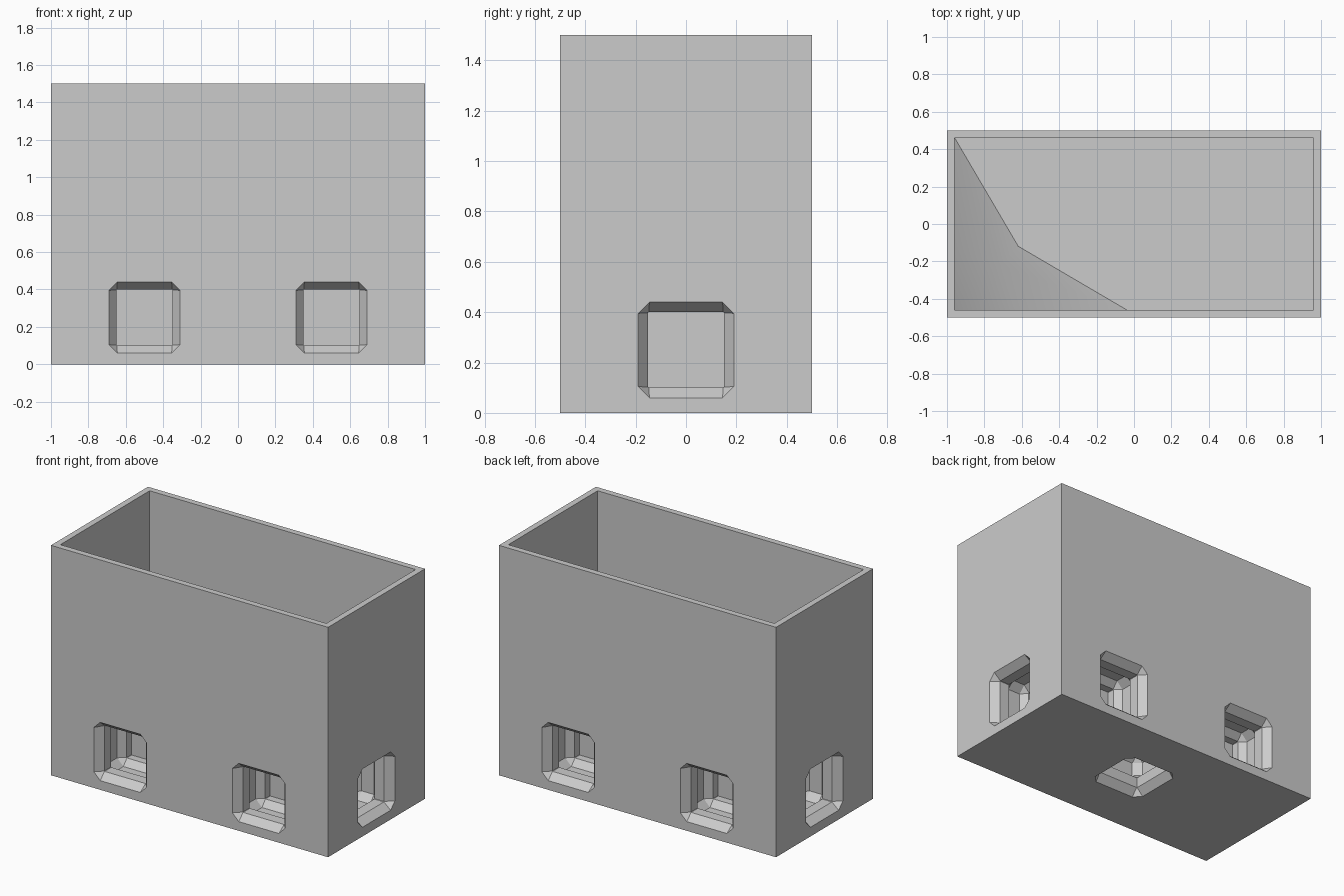
import bpy
import bmesh
from mathutils import Matrix, Vector

if "Cube" in bpy.data.objects:
    bpy.data.objects.remove(bpy.data.objects["Cube"])

grey = bpy.data.materials.new("plain_grey")
grey.use_nodes = True
colour = (0.6, 0.6, 0.6, 1)
grey.diffuse_color = colour
grey.node_tree.nodes["Principled BSDF"].inputs["Base Color"].default_value = colour

WALL, HEIGHT, FLOOR = 0.04, 1.5, 0.5


def add_object(name, bm):
    bmesh.ops.recalc_face_normals(bm, faces=bm.faces)
    mesh = bpy.data.meshes.new(name)
    bm.to_mesh(mesh)
    bm.free()
    mesh.materials.append(grey)
    obj = bpy.data.objects.new(name, mesh)
    bpy.context.collection.objects.link(obj)
    return obj


def box(name, low, high):
    bm = bmesh.new()
    bmesh.ops.create_cube(bm, size=1)
    low, high = Vector(low), Vector(high)
    bmesh.ops.scale(bm, verts=bm.verts, vec=high - low)
    bmesh.ops.translate(bm, verts=bm.verts, vec=(low + high) / 2)
    return add_object(name, bm)


def port_cutter(name, centre, inward):
    """Chamfered square port leading to a short stepped pocket."""
    wide, narrow = (0.19, 0.045), (0.15, 0.002)
    steps = [(-0.03, wide), (0, wide), (0.05, narrow), (0.12, narrow),
             (0.15, wide), (0.24, wide), (0.28, narrow), (0.33, narrow)]
    bm = bmesh.new()
    rings = []
    for depth, (h, c) in steps:
        k = h - c
        outline = [(h, -k), (h, k), (k, h), (-k, h),
                   (-h, k), (-h, -k), (-k, -h), (k, -h)]
        rings.append([bm.verts.new((u, v, depth)) for u, v in outline])
    for a, b in zip(rings, rings[1:]):
        for i in range(len(a)):
            j = (i + 1) % len(a)
            bm.faces.new((a[i], a[j], b[j], b[i]))
    bm.faces.new(rings[0])
    bm.faces.new(rings[-1])
    # Turn the pocket axis from z towards the inside of the body
    n = Vector(inward)
    side = Vector((0, 0, 1)) if abs(n.z) < 0.5 else Vector((0, 1, 0))
    turn = Matrix((n.cross(side), side, n)).transposed().to_4x4()
    bm.transform(Matrix.Translation(centre) @ turn)
    return add_object(name, bm)


# Body with an open upper compartment and ports in the base
body = box("container_body", (-1, -0.5, 0), (1, 0.5, HEIGHT))
cutters = [box("compartment_cutter", (WALL - 1, WALL - 0.5, FLOOR),
               (1 - WALL, 0.5 - WALL, HEIGHT + 0.1)),
           port_cutter("bottom_port_cutter", (0, 0, 0), (0, 0, 1))]
for s in (-1, 1):
    cutters.append(port_cutter("end_port_cutter", (s, 0, 0.25), (-s, 0, 0)))
    for x in (-0.5, 0.5):
        cutters.append(port_cutter("side_port_cutter", (x, s * 0.5, 0.25), (0, -s, 0)))
for cutter in cutters:
    cutter.hide_render = True
    mod = body.modifiers.new(cutter.name, "BOOLEAN")
    mod.operation, mod.solver, mod.object = "DIFFERENCE", "EXACT", cutter

# Bake the cuts and discard the cutters
graph = bpy.context.evaluated_depsgraph_get()
body_mesh = bpy.data.meshes.new_from_object(body.evaluated_get(graph))
body.modifiers.clear()
body.data = body_mesh
for cutter in cutters:
    bpy.data.objects.remove(cutter)

# Smooth corner fillet: one quad around each of the three corner edges
reach, mid, core = 0.92, 0.34, 0.24
bm = bmesh.new()
corner = Vector((WALL - 1, WALL - 0.5, FLOOR))
tips, mids = [], []
for axis in range(3):
    tip, m = Vector((0, 0, 0)), Vector((mid, mid, mid))
    tip[axis], m[axis] = reach, 0
    tips.append(bm.verts.new(corner + tip))
    mids.append(bm.verts.new(corner + m))
centre = bm.verts.new(corner + Vector((core, core, core)))
for i in range(3):
    bm.faces.new((tips[i], mids[(i + 2) % 3], centre, mids[(i + 1) % 3])).smooth = True
for v in bm.verts:
    v.co += Vector((0.001, 0.001, 0.001))
add_object("corner_fillet", bm)
